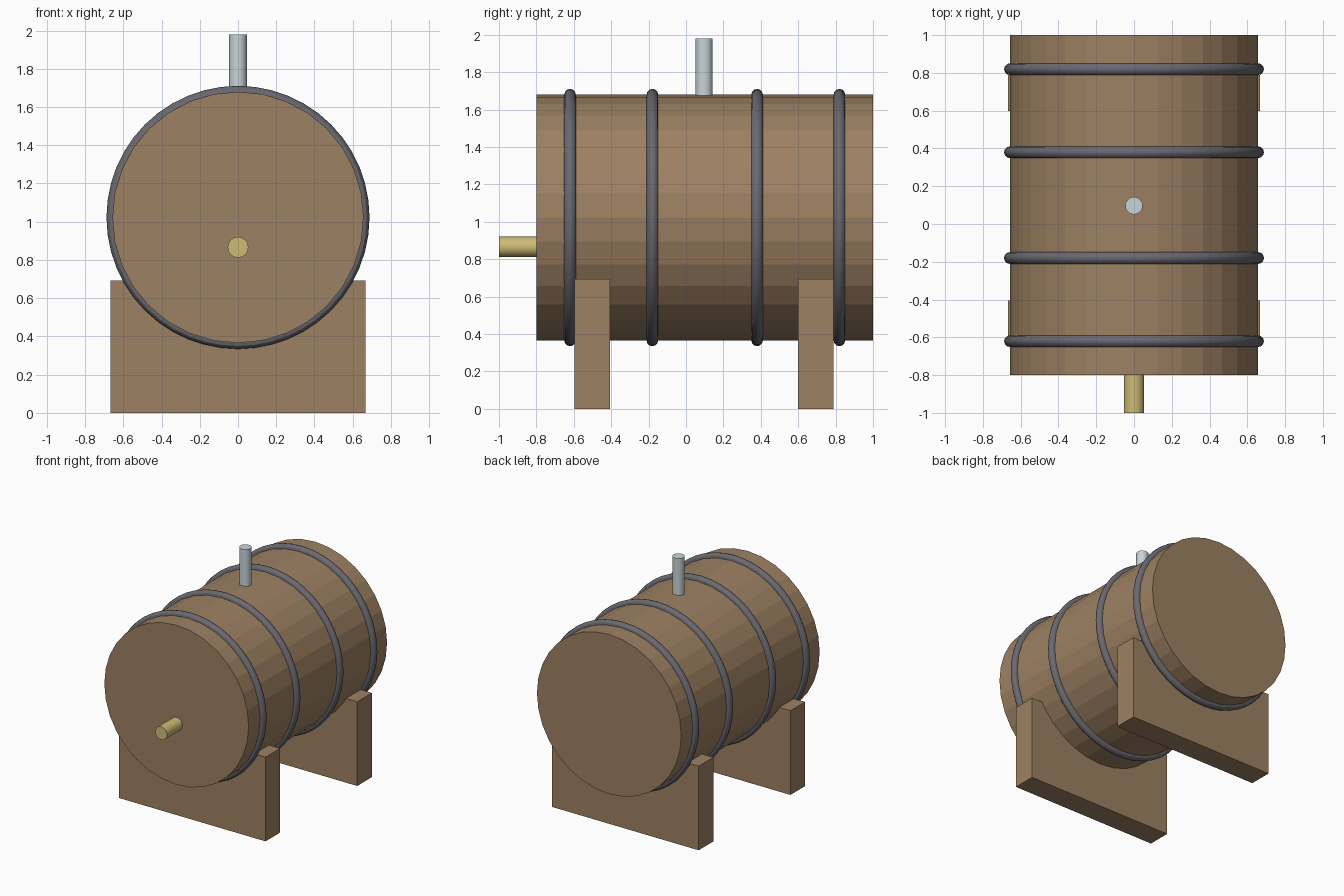
import bpy, bmesh
from math import pi, sin, cos, asin

if "Cube" in bpy.data.objects:
    bpy.data.objects.remove(bpy.data.objects["Cube"])

AXIS_Z = 1.0225      # height of the barrel's axis
R = 0.657            # barrel radius


def material(name, rgb):
    m = bpy.data.materials.new(name)
    m.diffuse_color = (*rgb, 1)
    m.use_nodes = True
    m.node_tree.nodes["Principled BSDF"].inputs["Base Color"].default_value = m.diffuse_color
    return m


WOOD = material("wood", (0.34, 0.22, 0.125))
IRON = material("iron", (0.14, 0.14, 0.16))
BRASS = material("brass", (0.62, 0.50, 0.18))
STEEL = material("steel", (0.58, 0.66, 0.69))


def finish(name, mat, smooth=True):
    ob = bpy.context.object
    ob.name = ob.data.name = name
    ob.data.materials.append(mat)
    if smooth:
        bpy.ops.object.shade_smooth_by_angle(angle=pi / 6)
    return ob


def cylinder(name, mat, radius, depth, loc, sides=32, along_y=False, smooth=True):
    bpy.ops.mesh.primitive_cylinder_add(
        vertices=sides, radius=radius, depth=depth, location=loc,
        rotation=(pi / 2 if along_y else 0, 0, 0))
    return finish(name, mat, smooth)


def cradle(name, y0, y1):
    # Block with a round seat that follows the barrel, slightly embedded
    w, top, r = 0.667, 0.693, R - 0.015
    a = asin((AXIS_Z - top) / r)
    n = 20
    pts = [(-w, 0), (w, 0), (w, top)]
    for i in range(n + 1):
        t = -a - (pi - 2 * a) * i / n
        pts.append((r * cos(t), AXIS_Z + r * sin(t)))
    pts.append((-w, top))
    bm = bmesh.new()
    face = bm.faces.new([bm.verts.new((x, y0, z)) for x, z in pts])
    ext = bmesh.ops.extrude_face_region(bm, geom=[face], use_keep_orig=True)
    verts = [v for v in ext["geom"] if isinstance(v, bmesh.types.BMVert)]
    bmesh.ops.translate(bm, verts=verts, vec=(0, y1 - y0, 0))
    bmesh.ops.recalc_face_normals(bm, faces=bm.faces)
    me = bpy.data.meshes.new(name)
    bm.to_mesh(me)
    bm.free()
    me.materials.append(WOOD)
    bpy.context.collection.objects.link(bpy.data.objects.new(name, me))


# Faceted barrel lying along y
cylinder("barrel", WOOD, R, 1.8, (0, 0.1, AXIS_Z), along_y=True, smooth=False)

# Four iron hoops
for i, y in enumerate((-0.62, -0.18, 0.38, 0.82)):
    bpy.ops.mesh.primitive_torus_add(
        major_radius=R, minor_radius=0.031, major_segments=48,
        minor_segments=12, location=(0, y, AXIS_Z), rotation=(pi / 2, 0, 0))
    finish(f"hoop_{i + 1}", IRON)

# Two cradles holding the barrel
cradle("front_cradle", -0.595, -0.405)
cradle("back_cradle", 0.598, 0.788)

# Tap on the front end and filler pipe on top
cylinder("tap", BRASS, 0.054, 0.25, (0, -0.875, 0.866), along_y=True)
cylinder("filler_pipe", STEEL, 0.046, 0.36, (0, 0.097, 1.80))
